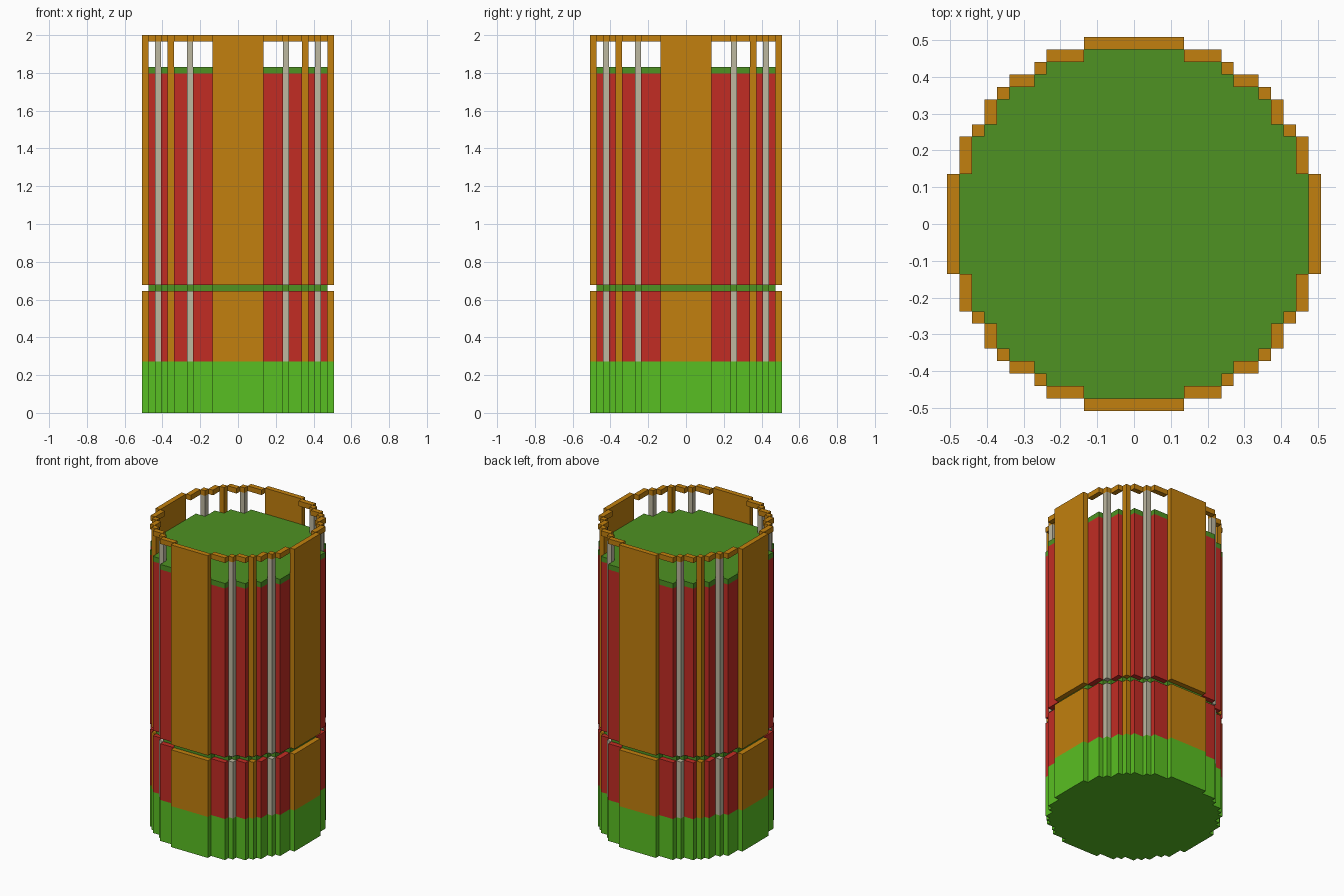
import bpy
import bmesh

cube = bpy.data.objects.get("Cube")
if cube:
    bpy.data.objects.remove(cube, do_unlink=True)

U = 2 / 59  # one block of the stepped grid


def material(name, rgb):
    lin = [((c / 255 + 0.055) / 1.055) ** 2.4 if c > 10 else c / 255 / 12.92 for c in rgb]
    m = bpy.data.materials.new(name)
    m.use_nodes = True
    m.diffuse_color = (*lin, 1)
    bsdf = m.node_tree.nodes["Principled BSDF"]
    bsdf.inputs["Base Color"].default_value = (*lin, 1)
    bsdf.inputs["Roughness"].default_value = 0.8
    return m


ORANGE = material("amber orange", (194, 128, 14))
RED = material("red", (194, 44, 36))
LIME = material("bright green", (89, 191, 34))
GREEN = material("dark green", (78, 146, 34))
GREY = material("warm grey", (190, 184, 160))


def prism(bm, pts, z0, z1):
    """Extrude a flat outline, given in blocks, from z0 to z1."""
    face = bm.faces.new([bm.verts.new((x * U, y * U, z0 * U)) for x, y in pts])
    top = bmesh.ops.extrude_face_region(bm, geom=[face])["geom"]
    verts = [v for v in top if isinstance(v, bmesh.types.BMVert)]
    bmesh.ops.translate(bm, verts=verts, vec=(0, 0, (z1 - z0) * U))


def finish(name, bm, mat):
    bmesh.ops.recalc_face_normals(bm, faces=bm.faces)
    mesh = bpy.data.meshes.new(name)
    bm.to_mesh(mesh)
    bm.free()
    mesh.materials.append(mat)
    bpy.context.collection.objects.link(bpy.data.objects.new(name, mesh))


def stepped_disc(name, corners, z0, z1, mat):
    """Round block outline from the outer corners of one quadrant."""
    quarter = []
    for k, (x, y) in enumerate(corners):
        quarter.append((x, y))
        if k + 1 < len(corners):
            quarter.append((x, corners[k + 1][1]))
    outline = []
    for _ in range(4):
        outline += quarter
        quarter = [(y, -x) for x, y in quarter]
    bm = bmesh.new()
    prism(bm, outline, z0, z1)
    finish(name, bm, mat)


def ring_boxes(name, boxes, spans, mat):
    """Boxes (x0, x1, y0, y1) repeated over all eight mirror positions."""
    places = set()
    for x0, x1, y0, y1 in boxes:
        for sx in (1, -1):
            for sy in (1, -1):
                a = tuple(sorted((sx * x0, sx * x1)))
                b = tuple(sorted((sy * y0, sy * y1)))
                places |= {a + b, b + a}
    bm = bmesh.new()
    for x0, x1, y0, y1 in sorted(places):
        for z0, z1 in spans:
            prism(bm, [(x0, y0), (x1, y0), (x1, y1), (x0, y1)], z0, z1)
    finish(name, bm, mat)


# Ring segments
panel = (-4, 4, 14, 15)
wide_fill = (4, 7, 13, 14)
rod = (7, 8, 12, 13)
narrow_fill = (8, 10, 11, 12)
post = (10, 11, 10, 11)

# Base and inner core
stepped_disc("base", [(4, 15), (7, 14), (8, 13), (10, 12), (11, 11),
                      (12, 10), (13, 8), (14, 7), (15, 4)], 0, 8, LIME)
stepped_disc("core", [(4, 14), (7, 13), (8, 12), (10, 11), (11, 10),
                      (12, 8), (13, 7), (14, 4)], 8, 54, GREEN)

# Outer shell, split by a one-block groove
ring_boxes("side_panels", [panel], [(8, 19), (20, 58)], ORANGE)
ring_boxes("corner_posts", [post], [(8, 19), (20, 58)], ORANGE)
ring_boxes("rods", [rod], [(8, 19), (20, 58)], GREY)
ring_boxes("red_walls", [wide_fill, narrow_fill], [(8, 19), (20, 53)], RED)
ring_boxes("wall_caps", [wide_fill, narrow_fill], [(53, 54)], GREEN)

# Top rim
ring_boxes("top_rim", [panel, wide_fill, rod, narrow_fill, post], [(58, 59)], ORANGE)
